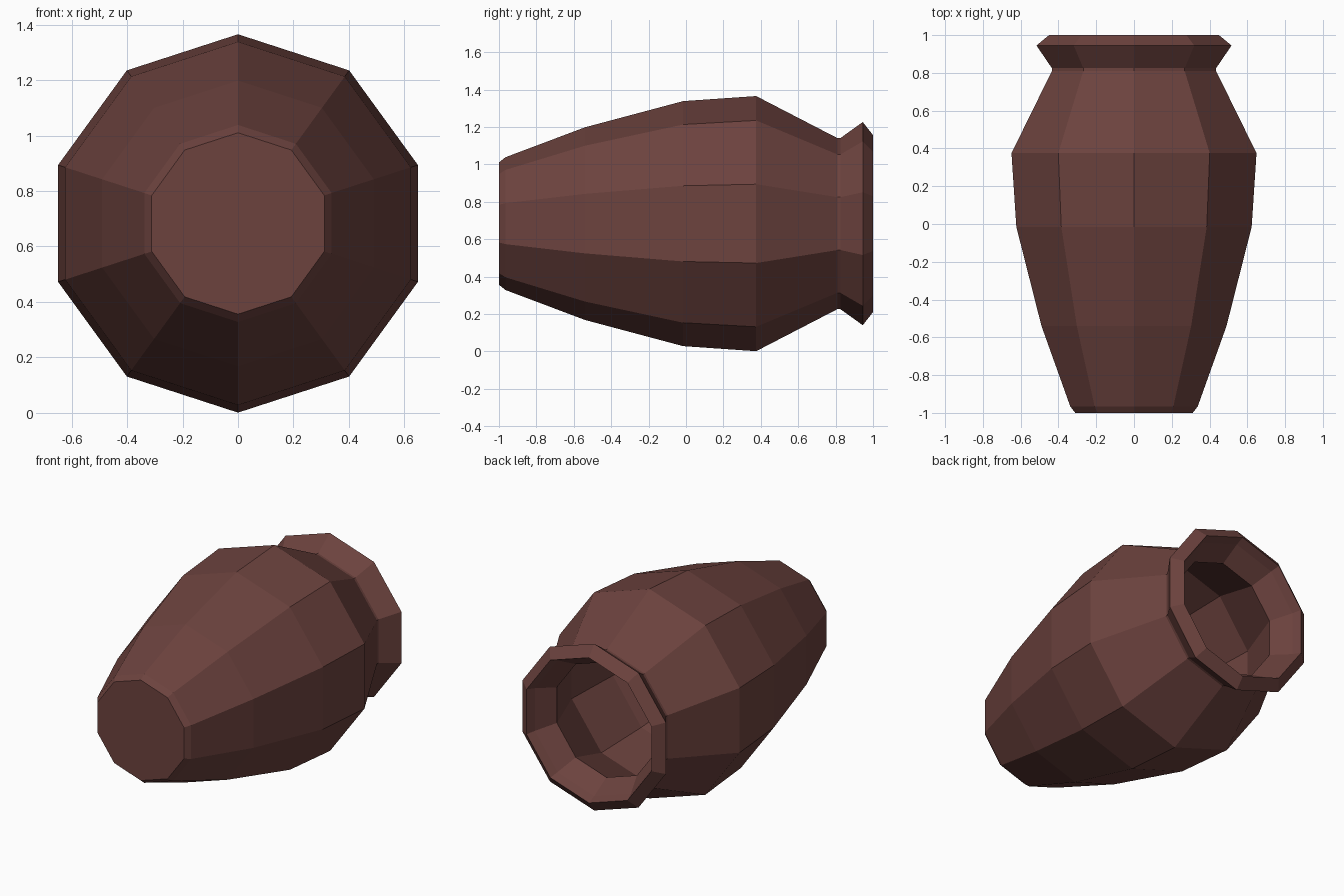
import bpy, bmesh, math

if "Cube" in bpy.data.objects:
    bpy.data.objects.remove(bpy.data.objects["Cube"])

SIDES = 10
CENTRE_Z = 0.683

# Profile as (position along y, radius): outside from base to rim, then inside back down
outer = [(-1, 0.327), (-0.965, 0.355), (-0.54, 0.515), (-0.015, 0.655), (0.375, 0.682),
         (0.81, 0.457), (0.825, 0.457), (0.945, 0.543), (1, 0.473)]
inner = [(0.945, 0.45), (0.82, 0.375), (0.375, 0.59), (-0.015, 0.565),
         (-0.54, 0.43), (-0.92, 0.28)]

bm = bmesh.new()


def ring(y, r):
    angles = [2 * math.pi * i / SIDES for i in range(SIDES)]
    return [bm.verts.new((r * math.sin(a), y, CENTRE_Z + r * math.cos(a))) for a in angles]


# Lathe the wall, then cap the base and the inside floor
rings = [ring(y, r) for y, r in outer + inner]
for a, b in zip(rings, rings[1:]):
    for i in range(SIDES):
        j = (i + 1) % SIDES
        bm.faces.new((a[i], a[j], b[j], b[i]))
bm.faces.new(rings[0])
bm.faces.new(rings[-1])
bmesh.ops.recalc_face_normals(bm, faces=bm.faces)

mesh = bpy.data.meshes.new("vase")
bm.to_mesh(mesh)
bm.free()
vase = bpy.data.objects.new("vase", mesh)
bpy.context.collection.objects.link(vase)

# Reddish brown clay
clay = bpy.data.materials.new("clay")
clay.diffuse_color = (0.15, 0.055, 0.048, 1)
clay.use_nodes = True
clay.node_tree.nodes["Principled BSDF"].inputs["Base Color"].default_value = clay.diffuse_color
mesh.materials.append(clay)
